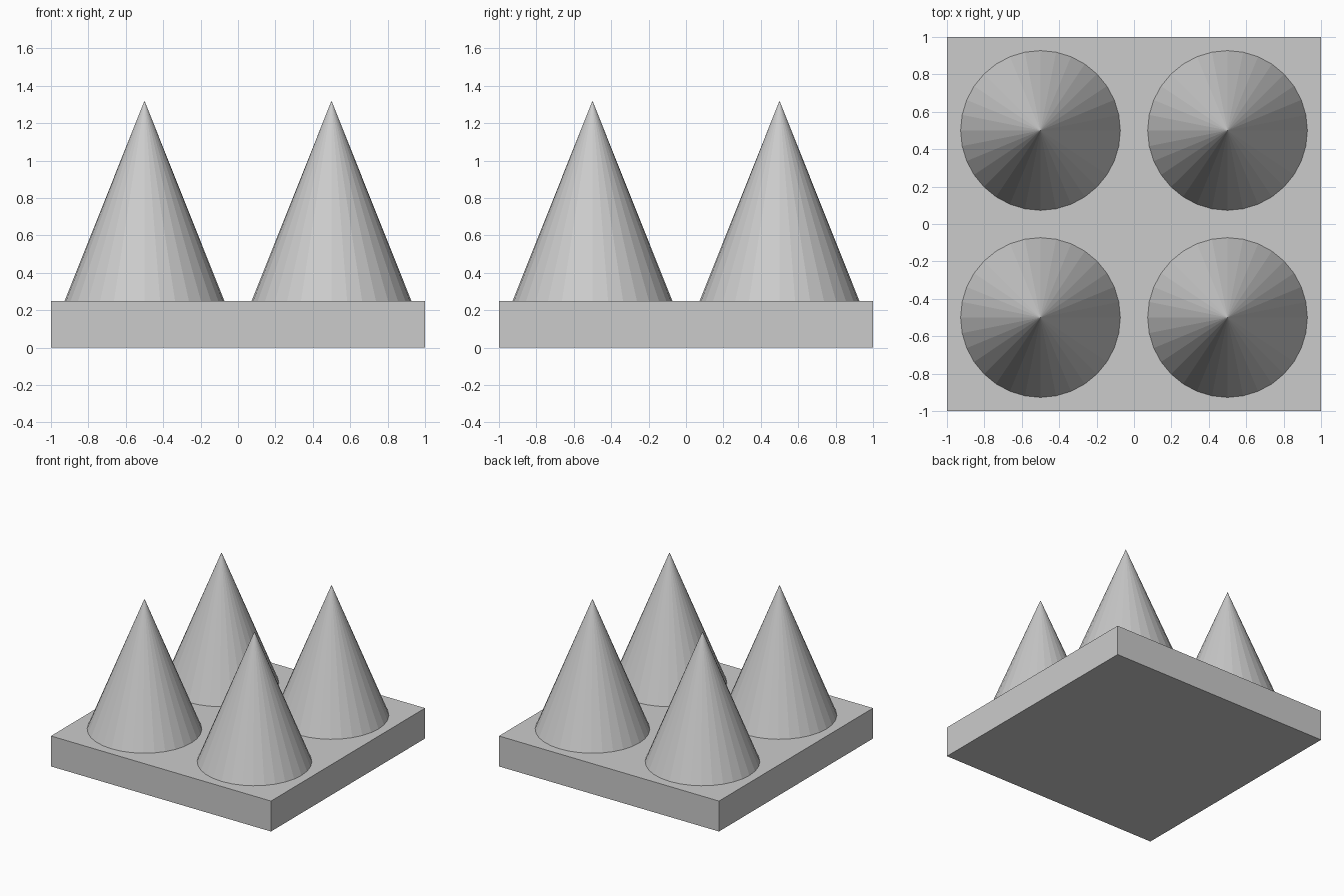
import bpy

if "Cube" in bpy.data.objects:
    bpy.data.objects.remove(bpy.data.objects["Cube"])

BASE_H = 0.25
TIP_Z = 1.32
RADIUS = 0.427

# Square base slab
bpy.ops.mesh.primitive_cube_add(size=1, location=(0, 0, BASE_H / 2))
base = bpy.context.object
base.name = "base_slab"
base.scale = (2, 2, BASE_H)
bpy.ops.object.transform_apply(location=False, rotation=False, scale=True)


# One flat-shaded cone standing on the slab
def add_cone(name, x, y):
    height = TIP_Z - BASE_H
    bpy.ops.mesh.primitive_cone_add(vertices=32, radius1=RADIUS, radius2=0, depth=height,
                                    location=(x, y, BASE_H + height / 2))
    bpy.context.object.name = name


# Two by two grid of cones
for row, y in (("front", -0.5), ("back", 0.5)):
    for side, x in (("left", -0.5), ("right", 0.5)):
        add_cone(f"cone_{row}_{side}", x, y)
